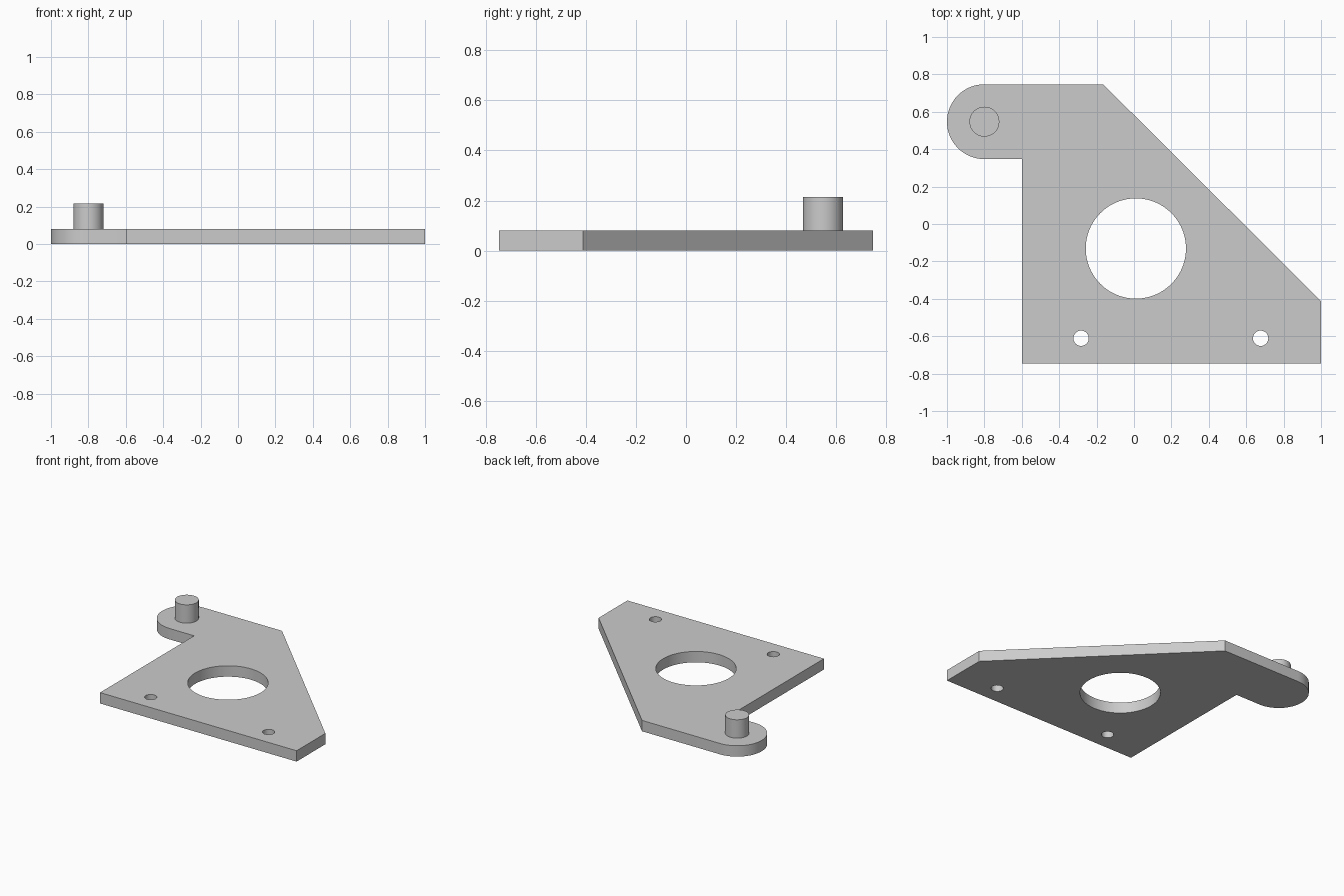
import bpy, bmesh, math

cube = bpy.data.objects.get("Cube")
if cube:
    bpy.data.objects.remove(cube, do_unlink=True)

THICK = 0.08
PIN_TOP = 0.215
PIN = (-0.8, 0.547)

grey = bpy.data.materials.new("plain grey")
grey.use_nodes = True
COLOUR = (0.6, 0.6, 0.6, 1)
grey.diffuse_color = COLOUR
grey.node_tree.nodes["Principled BSDF"].inputs["Base Color"].default_value = COLOUR


def arc(cx, cy, r, start, end, n):
    """Points along an arc, angles in degrees."""
    return [(cx + r * math.cos(math.radians(start + (end - start) * i / n)),
             cy + r * math.sin(math.radians(start + (end - start) * i / n)))
            for i in range(n + 1)]


def circle(cx, cy, r, n=64):
    return arc(cx, cy, r, 0, 360, n)[:-1]


def extruded(name, loops, z0, z1):
    """Solid from an outline and holes, extruded from z0 to z1."""
    curve = bpy.data.curves.new(name + "_profile", 'CURVE')
    curve.dimensions = '2D'
    curve.fill_mode = 'BOTH'
    curve.extrude = (z1 - z0) / 2
    for pts in loops:
        spline = curve.splines.new('POLY')
        spline.points.add(len(pts) - 1)
        for p, (x, y) in zip(spline.points, pts):
            p.co = (x, y, 0, 1)
        spline.use_cyclic_u = True
    helper = bpy.data.objects.new(name + "_profile", curve)
    mesh = bpy.data.meshes.new_from_object(helper)
    bpy.data.objects.remove(helper)
    bpy.data.curves.remove(curve)

    # Weld caps to walls and set the solid at its height
    bm = bmesh.new()
    bm.from_mesh(mesh)
    bmesh.ops.remove_doubles(bm, verts=bm.verts, dist=1e-4)
    bmesh.ops.recalc_face_normals(bm, faces=bm.faces)
    bmesh.ops.translate(bm, verts=bm.verts, vec=(0, 0, (z0 + z1) / 2))
    bm.to_mesh(mesh)
    bm.free()
    mesh.name = name
    mesh.materials.clear()
    mesh.materials.append(grey)
    obj = bpy.data.objects.new(name, mesh)
    bpy.context.collection.objects.link(obj)
    bpy.ops.object.select_all(action='DESELECT')
    obj.select_set(True)
    bpy.context.view_layer.objects.active = obj
    bpy.ops.object.shade_smooth_by_angle(angle=math.radians(30))
    return obj


# Bracket plate: rounded lug at back right, sloped corner at back left
outline = [(-0.6, -0.747), (1, -0.747), (1, -0.412), (-0.165, 0.747)]
outline += arc(*PIN, 0.2, 90, 270, 32)
outline += [(-0.6, 0.347)]
holes = [circle(0.01, -0.131, 0.268, 96),
         circle(-0.283, -0.611, 0.041, 32),
         circle(0.677, -0.611, 0.041, 32)]
extruded("bracket_plate", [outline] + holes, 0, THICK)

# Pivot pin standing on the lug
extruded("pivot_pin", [circle(*PIN, 0.08, 48)], THICK, PIN_TOP)
